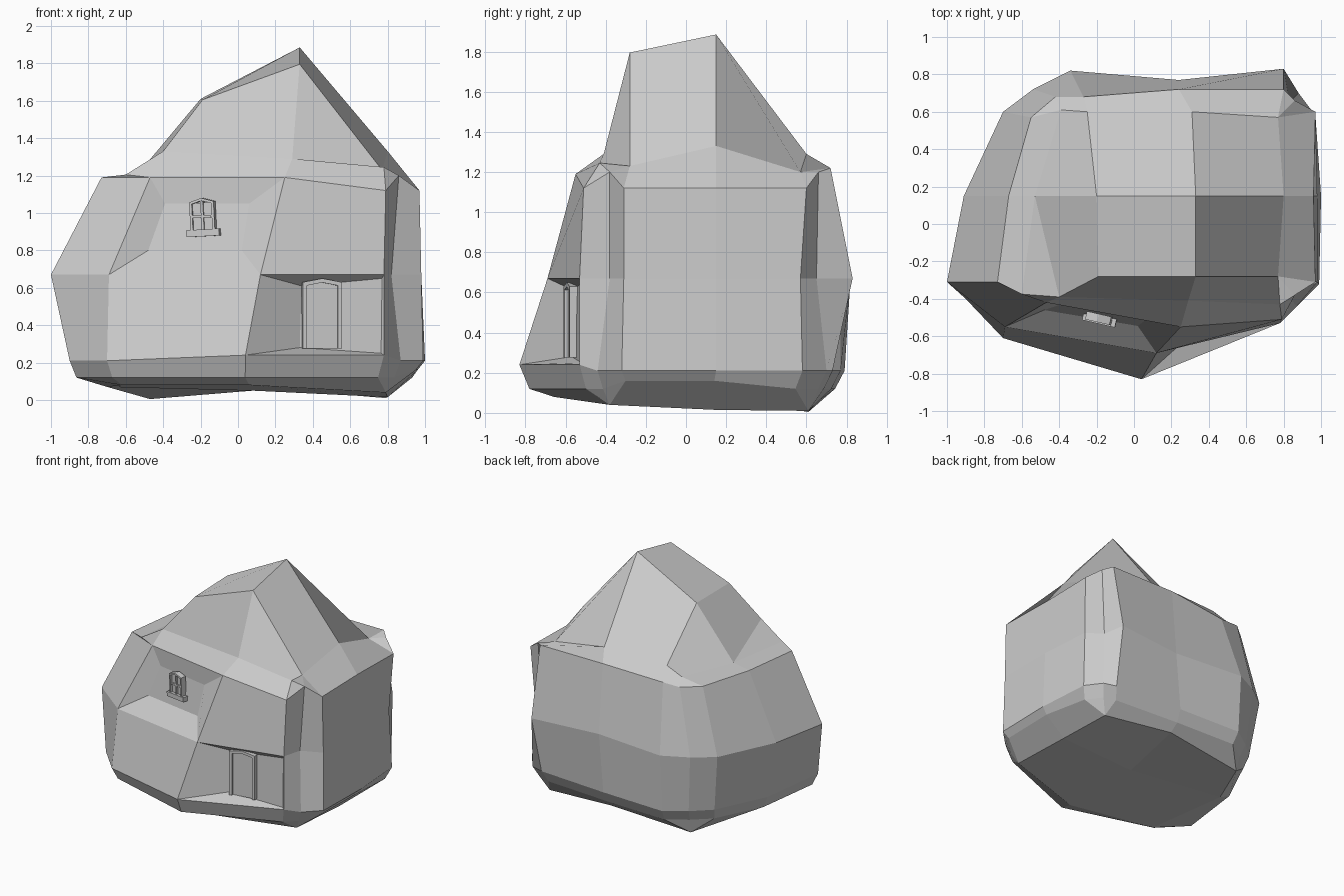
import bpy, bmesh, math
from mathutils import Matrix, Vector

if "Cube" in bpy.data.objects:
    bpy.data.objects.remove(bpy.data.objects["Cube"], do_unlink=True)

# One stone grey for everything
stone = bpy.data.materials.new("stone_grey")
stone.use_nodes = True
colour = (0.6, 0.6, 0.6, 1)
stone.diffuse_color = colour
stone.node_tree.nodes["Principled BSDF"].inputs["Base Color"].default_value = colour


def finish(bm, name, matrix=Matrix()):
    bmesh.ops.recalc_face_normals(bm, faces=bm.faces)
    mesh = bpy.data.meshes.new(name)
    bm.to_mesh(mesh)
    bm.free()
    mesh.materials.append(stone)
    obj = bpy.data.objects.new(name, mesh)
    obj.matrix_world = matrix
    bpy.context.collection.objects.link(obj)
    return obj


# Plan outlines of the boulder, anticlockwise from the window wall's outer corner
low = [(-.7, -.61), (.04, -.83), (.78, -.53), (.87, -.44), (.99, -.32),
       (1, .15), (.97, .58), (.88, .7), (.78, .73), (.2, .77),
       (-.34, .79), (-.5, .68), (-.64, .55), (-.83, .15), (-.9, -.4)]
middle = [(-.69, -.55), (.12, -.69), (.78, -.53), (.82, -.38), (.98, -.31),
          (.98, .15), (.95, .57), (.83, .65), (.8, .83), (.24, .77),
          (-.34, .82), (-.54, .72), (-.7, .6), (-.91, .15), (-1, -.31)]
upper = [(-.47, -.42), (.25, -.55), (.79, -.51), (.86, -.38), (.97, -.31),
         (.96, .15), (.97, .6), (.86, .66), (.8, .72), (.24, .72),
         (-.27, .68), (-.42, .68), (-.55, .57), (-.67, .15), (-.73, -.31)]

# Underside corners and edge middles, and which of them each outline point meets
foot = [(-.62, -.52, .08), (.06, -.66, .08), (.79, -.38, .04), (.8, .15, .015),
        (.79, .61, .01), (.2, .66, .06), (-.47, .61, .005), (-.7, .15, .07)]
foot_of = [0, 1, 2, 2, 2, 3, 4, 4, 4, 5, 6, 6, 6, 7, 0]


def base_height(x, y):
    return .24 if y < -.5 and x > 0 else .21


def skirt_height(x, y):
    return .16 if x > .9 and y < .3 else .12


def eave_height(x, y):
    if x > .75 and y < .7:
        return 1.2 if .8 < x < .9 else 1.12
    return 1.22 if y > .7 else 1.19


def build_boulder():
    bm = bmesh.new()

    def face(*verts):
        unique = list(dict.fromkeys(verts))
        if len(unique) > 2:
            bm.faces.new(unique)

    def ring(outline, height):
        return [bm.verts.new((x, y, height(x, y))) for x, y in outline]

    foot_verts = [bm.verts.new(p) for p in foot]
    skirt = [(x * .96, y * .94) for x, y in low]
    rings = [
        [foot_verts[k] for k in foot_of],
        ring(skirt, skirt_height),
        ring(low, base_height),
        ring(middle, lambda x, y: .67),
        ring(upper, eave_height),
    ]
    # Sunken panels for window and door: (ring, column) -> inner corners
    recesses = {
        (3, 0): [(-.48, -.46, .8), (.02, -.545, .8), (.06, -.515, 1.05), (-.39, -.43, 1.05)],
        (2, 1): [(.33, -.57, .28), (.765, -.52, .25), (.77, -.52, .65), (.34, -.56, .61)],
    }
    count = len(low)
    for level in range(len(rings) - 1):
        for i in range(count):
            j = (i + 1) % count
            outer = [rings[level][i], rings[level][j], rings[level + 1][j], rings[level + 1][i]]
            corners = recesses.get((level, i))
            if corners is None:
                face(*outer)
                continue
            inner = [bm.verts.new(c) for c in corners]
            face(*inner)
            for k in range(4):
                n = (k + 1) % 4
                face(outer[k], outer[n], inner[n], inner[k])

    # Underside: four quads around a raised centre
    centre = bm.verts.new((.08, .06, .05))
    for k in range(0, 8, 2):
        face(foot_verts[k - 1], foot_verts[k], foot_verts[k + 1], centre)

    # Roof grid: brow, front, middle and back rows, each running towards +x
    rows = [
        [(-.4, -.39, 1.33), (.29, -.41, 1.29), (.78, -.43, 1.245)],
        [(-.19, -.28, 1.605), (.33, -.28, 1.795), (.77, -.28, 1.23)],
        [(-.53, .15, 1.215), (-.2, .15, 1.61), (.33, .15, 1.885), (.8, .15, 1.33)],
        [(-.39, .61, 1.24), (-.25, .6, 1.29), (.31, .6, 1.29), (.77, .57, 1.2)],
    ]
    brow, a, b, c = [[bm.verts.new(p) for p in row] for row in rows]
    for k in range(2):
        face(brow[k], brow[k + 1], a[k + 1], a[k])
        face(a[k], a[k + 1], b[k + 2], b[k + 1])
    for k in range(3):
        face(b[k], b[k + 1], c[k + 1], c[k])
    face(brow[0], a[0], b[1], b[0])

    # Slopes from the eaves up to the roof grid
    e = rings[-1]
    knuckle = bm.verts.new((-.6, -.375, 1.205))
    slopes = [
        (e[0], e[1], brow[1], brow[0]), (e[1], e[2], brow[2], brow[1]),
        (e[2], e[3], brow[2]), (e[3], a[2], brow[2]), (e[3], e[4], a[2]),
        (e[4], e[5], b[3], a[2]), (e[5], e[6], c[3], b[3]),
        (e[6], e[7], c[3]), (e[7], e[8], c[3]),
        (e[8], e[9], c[2], c[3]), (e[9], e[10], c[1], c[2]),
        (e[10], e[11], c[0], c[1]), (e[11], e[12], c[0]),
        (e[12], e[13], b[0], c[0]), (e[13], e[14], knuckle, b[0]),
        (e[14], e[0], knuckle), (e[0], brow[0], knuckle), (knuckle, brow[0], b[0]),
    ]
    for slope in slopes:
        face(*slope)
    finish(bm, "boulder_house")


def plate(name, outline, front, back, matrix):
    """Extrude an upright outline between two depths."""
    bm = bmesh.new()
    face = bm.faces.new([bm.verts.new((x, front, z)) for x, z in outline])
    sides = bmesh.ops.extrude_face_region(bm, geom=[face])["geom"]
    moved = [v for v in sides if isinstance(v, bmesh.types.BMVert)]
    bmesh.ops.translate(bm, verts=moved, vec=Vector((0, back - front, 0)))
    finish(bm, name, matrix)


def bar(name, left, right, bottom, top, front, back, matrix):
    plate(name, [(left, bottom), (right, bottom), (right, top), (left, top)], front, back, matrix)


def peaked_frame(prefix, half, height, peak, width, front, matrix):
    """Two posts under a shallow pointed lintel."""
    for side, sign in (("right", -1), ("left", 1)):
        inner, outer = sorted((sign * half, sign * (half - width)))
        bar(f"{prefix}_{side}_post", inner, outer, 0, height, front, .03, matrix)
    lintel = [(-half, height - width), (0, peak - width), (half, height - width),
              (half, height), (0, peak), (-half, height)]
    plate(f"{prefix}_lintel", lintel, front, .03, matrix)


def build_window():
    place = (Matrix.Translation((-.185, -.512, .9)) @ Matrix.Rotation(math.radians(-13), 4, 'Z')
             @ Matrix.Rotation(math.radians(-3), 4, 'Y'))
    peaked_frame("window", .067, .16, .18, .014, -.015, place)
    bar("window_glass", -.06, .06, 0, .155, .002, .03, place)
    bar("window_upright", -.007, .007, 0, .165, -.01, .03, place)
    bar("window_crossbar", -.06, .06, .075, .088, -.01, .03, place)
    bar("window_sill", -.09, .09, -.025, .012, -.022, .03, place)


def build_door():
    place = Matrix.Translation((.447, -.565, .275)) @ Matrix.Rotation(math.radians(8), 4, 'Z')
    peaked_frame("door", .105, .355, .375, .022, -.03, place)
    panel = [(-.09, 0), (.09, 0), (.09, .335), (0, .355), (-.09, .335)]
    plate("door_panel", panel, -.012, .03, place)


build_boulder()
build_window()
build_door()
